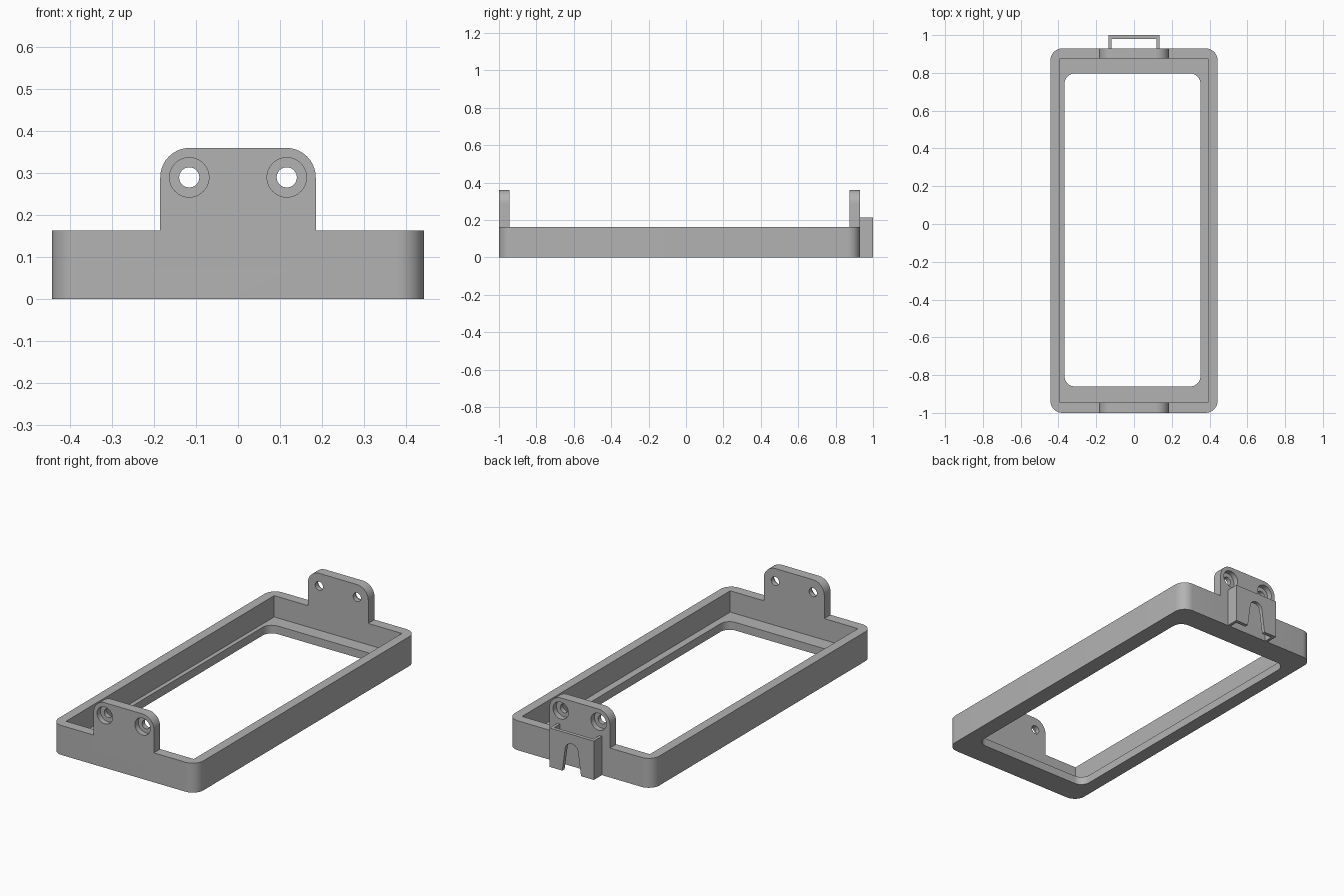
import bpy, bmesh, math
from mathutils import Vector

if "Cube" in bpy.data.objects:
    bpy.data.objects.remove(bpy.data.objects["Cube"])

grey = bpy.data.materials.new("plain grey")
grey.use_nodes = True
COLOR = (0.45, 0.45, 0.45, 1)
grey.diffuse_color = COLOR
grey.node_tree.nodes["Principled BSDF"].inputs["Base Color"].default_value = COLOR


def rounded_rect(x0, x1, y0, y1, radii, steps=10):
    """Outline, counter-clockwise from the lower left, one radius per corner."""
    corners = [(x0, y0, 1, 1), (x1, y0, -1, 1), (x1, y1, -1, -1), (x0, y1, 1, -1)]
    pts = []
    for i, ((x, y, sx, sy), r) in enumerate(zip(corners, radii)):
        if r == 0:
            pts.append((x, y))
            continue
        for k in range(steps + 1):
            a = math.pi * (1 + i / 2) + math.pi / 2 * k / steps
            pts.append((x + sx * r + r * math.cos(a), y + sy * r + r * math.sin(a)))
    return pts


def circle(cx, cy, r, n=32):
    return [(cx + r * math.cos(math.tau * k / n), cy + r * math.sin(math.tau * k / n))
            for k in range(n)]


def prism(name, outline, low, high, upright=False):
    """Extrude an outline along z, or an x-z outline along y when upright."""
    bm = bmesh.new()
    place = (lambda u, v, d: (u, d, v)) if upright else (lambda u, v, d: (u, v, d))
    face = bm.faces.new([bm.verts.new(place(u, v, low)) for u, v in outline])
    ext = bmesh.ops.extrude_face_region(bm, geom=[face])
    move = Vector(place(0, 0, high - low))
    bmesh.ops.translate(bm, vec=move,
                        verts=[e for e in ext["geom"] if isinstance(e, bmesh.types.BMVert)])
    bmesh.ops.recalc_face_normals(bm, faces=bm.faces)
    mesh = bpy.data.meshes.new(name)
    bm.to_mesh(mesh)
    bm.free()
    mesh.materials.append(grey)
    ob = bpy.data.objects.new(name, mesh)
    bpy.context.collection.objects.link(ob)
    return ob


def combine(target, tool, operation):
    """Apply a boolean and discard the tool."""
    mod = target.modifiers.new("boolean", "BOOLEAN")
    mod.operation, mod.object, mod.solver = operation, tool, "EXACT"
    bpy.context.view_layer.objects.active = target
    bpy.ops.object.modifier_apply(modifier=mod.name)
    bpy.data.objects.remove(tool)


def shade(ob):
    bpy.ops.object.select_all(action="DESELECT")
    ob.select_set(True)
    bpy.context.view_layer.objects.active = ob
    bpy.ops.object.shade_smooth_by_angle(angle=math.radians(30))


# Tray frame: rounded body, mounting tabs, square pocket, rounded opening
FRONT, BACK, WALL = -1.0, 0.93, 0.055
frame = prism("tray_frame", rounded_rect(-0.443, 0.443, FRONT, BACK, [0.065] * 4), 0, 0.163)
tab = rounded_rect(-0.185, 0.185, 0.08, 0.36, [0, 0, 0.07, 0.07])
for start in (FRONT, BACK - WALL):
    combine(frame, prism("tab", tab, start, start + WALL, True), "UNION")
pocket = rounded_rect(-0.391, 0.391, FRONT + WALL, BACK - WALL, [0] * 4)
combine(frame, prism("pocket", pocket, 0.045, 0.5), "DIFFERENCE")
opening = rounded_rect(-0.368, 0.352, -0.86, 0.797, [0.055] * 4)
combine(frame, prism("opening", opening, -0.1, 0.1), "DIFFERENCE")

# Screw holes, counterbored from the outer side of each tab
for x in (-0.116, 0.116):
    for face, inward in ((FRONT, 1), (BACK, -1)):
        for radius, reach in ((0.047, 0.03), (0.024, 0.1)):
            ends = sorted((face - inward * 0.05, face + inward * reach))
            combine(frame, prism("drill", circle(x, 0.29, radius), *ends, True), "DIFFERENCE")
shade(frame)

# Cable clip: U-shaped bracket with a tapered, arched slot open at the bottom
clip = prism("cable_clip", [(-0.136, BACK), (-0.12, BACK), (-0.12, 0.98), (0.12, 0.98),
                            (0.12, BACK), (0.136, BACK), (0.136, 1), (-0.136, 1)], 0, 0.215)
arch = [(0.04 * math.cos(math.pi * k / 12), 0.123 + 0.04 * math.sin(math.pi * k / 12))
        for k in range(13)]
slot = [(-0.06, -0.02), (0.06, -0.02)] + arch
combine(clip, prism("slot", slot, 0.96, 1.05, True), "DIFFERENCE")
shade(clip)
